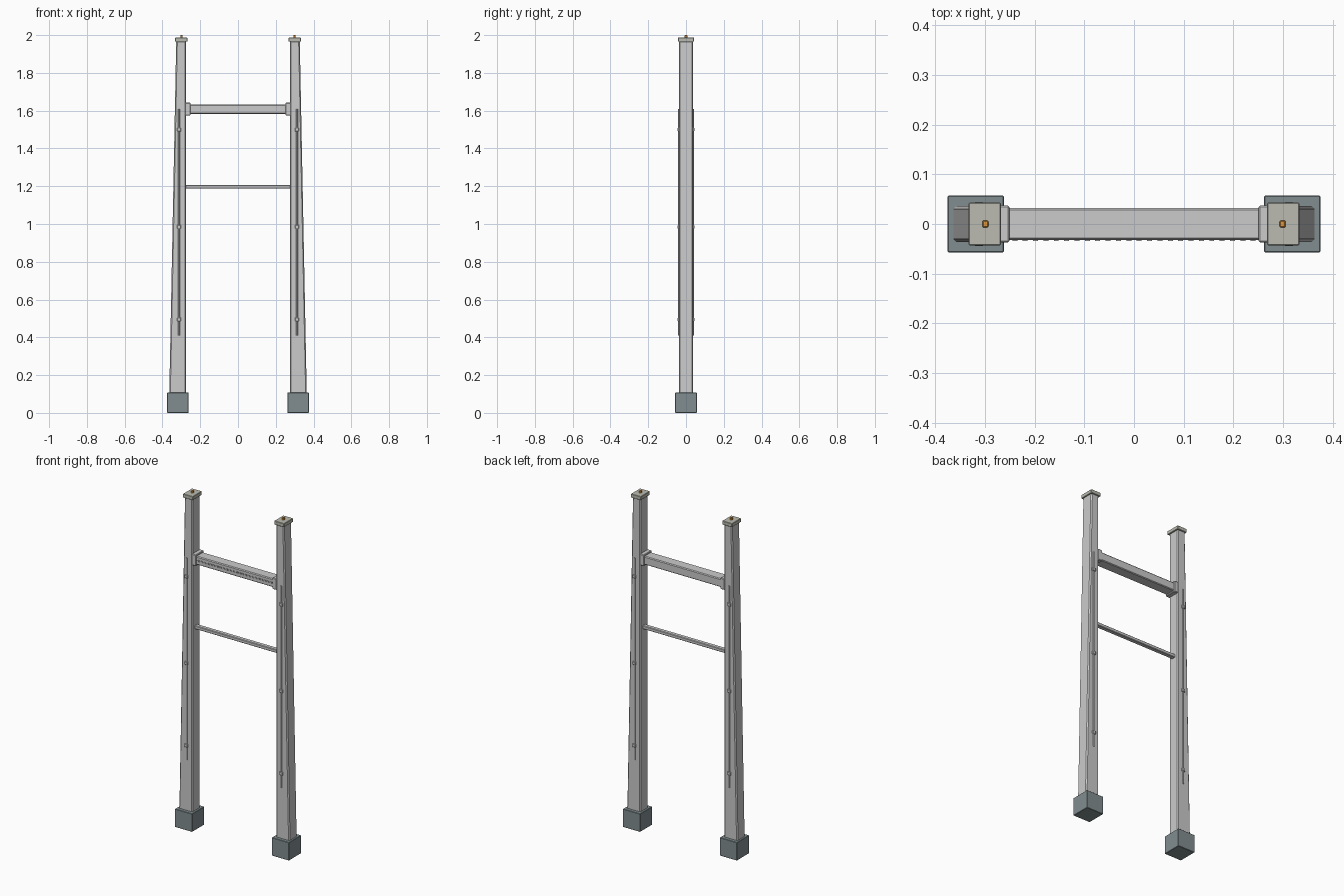
import bpy, bmesh
from mathutils import Matrix

if "Cube" in bpy.data.objects:
    bpy.data.objects.remove(bpy.data.objects["Cube"])


def finish(name, bm, bevel=0.0, colour=None):
    mesh = bpy.data.meshes.new(name)
    bmesh.ops.recalc_face_normals(bm, faces=bm.faces)
    bm.to_mesh(mesh)
    bm.free()
    obj = bpy.data.objects.new(name, mesh)
    bpy.context.collection.objects.link(obj)
    if bevel:
        mod = obj.modifiers.new("Bevel", "BEVEL")
        mod.width = bevel
        mod.segments = 1
    if colour:
        mat = bpy.data.materials.get(colour[0]) or bpy.data.materials.new(colour[0])
        mat.diffuse_color = (*colour[1], 1)
        mat.use_nodes = True
        mat.node_tree.nodes["Principled BSDF"].inputs["Base Color"].default_value = mat.diffuse_color
        mesh.materials.append(mat)
    return obj


def add_box(bm, x, y, z):
    """Box spanning the three (low, high) ranges."""
    verts = bmesh.ops.create_cube(bm, size=1)["verts"]
    for v in verts:
        v.co = [r[0] + (c + 0.5) * (r[1] - r[0]) for c, r in zip(v.co, (x, y, z))]


def box(name, x, y, z, bevel=0.0, colour=None):
    bm = bmesh.new()
    add_box(bm, x, y, z)
    return finish(name, bm, bevel, colour)


def prism(name, points, matrix, bevel=0.0):
    """Extrude a (u, v) profile along w in -0.5..0.5, then place it."""
    bm = bmesh.new()
    a, b = ([bm.verts.new((u, v, w)) for u, v in points] for w in (-0.5, 0.5))
    bm.faces.new(a)
    bm.faces.new(b)
    n = len(a)
    for i in range(n):
        bm.faces.new((a[i], a[(i + 1) % n], b[(i + 1) % n], b[i]))
    bm.transform(matrix)
    return finish(name, bm, bevel)


STEEL = ("slate", (0.22, 0.27, 0.28))
CAP = ("pale_cap", (0.50, 0.50, 0.44))
ORANGE = ("orange_pin", (0.75, 0.32, 0.05))


def span(s, lo, hi):
    return tuple(sorted((s * lo, s * hi)))


for s, side in ((-1, "left"), (1, "right")):
    # base block
    box(side + "_foot", span(s, 0.262, 0.375), (-0.057, 0.057), (0, 0.108), 0.002, STEEL)
    # post, straight inside and tapering outside
    prof = [(s * 0.275, 0.10), (s * 0.364, 0.10), (s * 0.327, 1.97), (s * 0.275, 1.97)]
    to_xz = Matrix(((1, 0, 0, 0), (0, 0, 0.073, 0), (0, 1, 0, 0), (0, 0, 0, 1)))
    prism(side + "_post", prof, to_xz, 0.006)
    # cap plate and pin
    box(side + "_cap", span(s, 0.268, 0.333), (-0.043, 0.043), (1.965, 1.987), 0.002, CAP)
    box(side + "_pin", span(s, 0.293, 0.305), (-0.007, 0.007), (1.98, 2.0), 0.002, ORANGE)
    # beam collar
    box(side + "_collar", span(s, 0.251, 0.28), (-0.037, 0.037), (1.575, 1.642), 0.003)
    # conduits with clips, front and back
    for f, face in ((-1, "front"), (1, "back")):
        bm = bmesh.new()
        bmesh.ops.create_cone(bm, cap_ends=True, segments=8, radius1=0.0045, radius2=0.0045,
                              depth=1.2, matrix=Matrix.Translation((s * 0.312, f * 0.037, 1.01)))
        finish(f"{side}_{face}_conduit", bm)
        for i, z in enumerate((0.495, 0.985, 1.5)):
            box(f"{side}_{face}_clip_{i + 1}", span(s, 0.302, 0.322), span(f, 0.034, 0.044),
                (z - 0.01, z + 0.01), 0.002)

# upper beam with chamfered corners and a groove along the front
to_yz = Matrix(((0, 0, 0.52, 0), (1, 0, 0, 0), (0, 1, 0, 0), (0, 0, 0, 1)))
prism("upper_beam", [(-0.028, 1.583), (0.028, 1.583), (0.032, 1.587), (0.032, 1.628),
                     (0.028, 1.633), (-0.028, 1.633), (-0.032, 1.628), (-0.032, 1.613),
                     (-0.028, 1.613), (-0.028, 1.605), (-0.032, 1.605), (-0.032, 1.587)], to_yz)

# small teeth set in the groove
bm = bmesh.new()
for i in range(24):
    x = -0.24 + i * 0.48 / 23
    add_box(bm, (x - 0.005, x + 0.005), (-0.034, -0.026), (1.605, 1.613))
finish("beam_teeth", bm)

# lower rung
box("lower_rung", (-0.28, 0.28), (-0.013, 0.013), (1.187, 1.207), 0.003)
